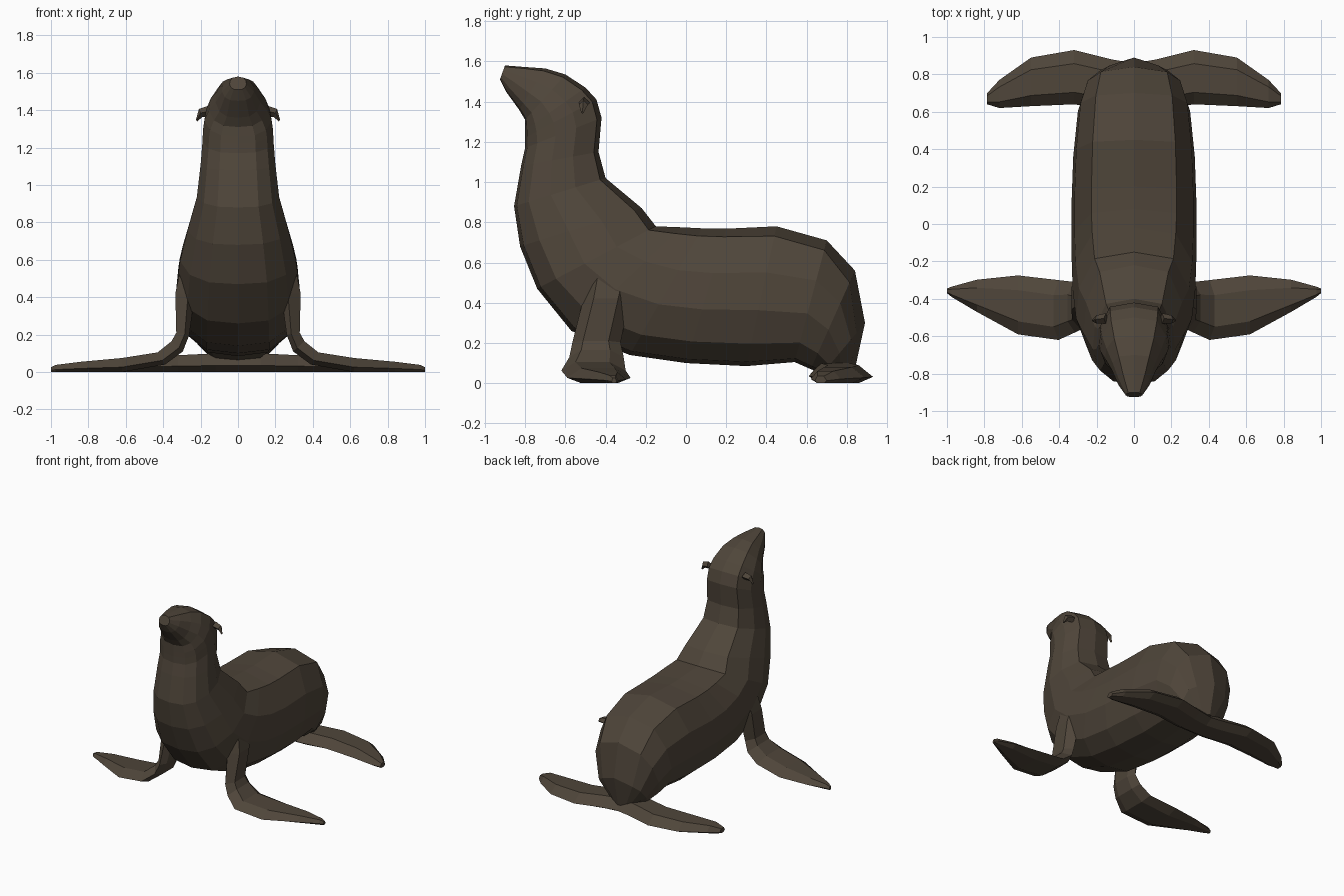
import bpy, bmesh

if "Cube" in bpy.data.objects:
    bpy.data.objects.remove(bpy.data.objects["Cube"])

fur = bpy.data.materials.new("dark brown fur")
fur.diffuse_color = (0.078, 0.060, 0.042, 1)
fur.use_nodes = True
fur.node_tree.nodes["Principled BSDF"].inputs["Base Color"].default_value = fur.diffuse_color


def loft(name, rings, cap_start=True, mirror=False):
    """Skin a list of equal-length closed rings, capping the ends."""
    bm = bmesh.new()
    rows = [[bm.verts.new(p) for p in ring] for ring in rings]
    n = len(rows[0])
    for a, b in zip(rows, rows[1:]):
        for i in range(n):
            j = (i + 1) % n
            bm.faces.new((a[i], a[j], b[j], b[i]))
    if cap_start:
        bm.faces.new(rows[0])
    bm.faces.new(rows[-1][::-1])
    bmesh.ops.recalc_face_normals(bm, faces=bm.faces)
    if not cap_start:
        # open root at the centre line: make sure the outer cap faces outward
        bm.faces.ensure_lookup_table()
        if bm.faces[-1].normal.x < 0:
            bmesh.ops.reverse_faces(bm, faces=bm.faces)
    mesh = bpy.data.meshes.new(name)
    bm.to_mesh(mesh)
    bm.free()
    mesh.materials.append(fur)
    ob = bpy.data.objects.new(name, mesh)
    bpy.context.collection.objects.link(ob)
    if mirror:
        ob.modifiers.new("mirror", "MIRROR").merge_threshold = 0.001
    return ob


# Body, neck and head: back point (y, z), belly point (y, z), half width, shoulder drop
body = [
    (-.90, 1.58, -.925, 1.51, .045, .10),
    (-.80, 1.572, -.895, 1.45, .085, .06),
    (-.70, 1.565, -.83, 1.36, .12, .06),
    (-.60, 1.535, -.80, 1.31, .155, .06),
    (-.50, 1.470, -.80, 1.26, .18, .06),
    (-.445, 1.41, -.80, 1.22, .187, .06),
    (-.42, 1.32, -.80, 1.17, .19, .06),
    (-.435, 1.15, -.82, 1.08, .20, .06),
    (-.40, 1.02, -.855, .88, .22, .06),
    (-.22, .87, -.825, .68, .27, .06),
    (-.15, .78, -.74, .47, .31, .06),
    (-.02, .775, -.57, .26, .328, .06),
    (.08, .77, -.28, .14, .335, .06),
    (.20, .768, 0.0, .10, .335, .06),
    (.45, .78, .30, .085, .325, .07),
    (.70, .71, .54, .105, .30, .08),
    (.84, .56, .62, .07, .26, .12),
    (.89, .30, .68, .05, .19, .20),
    (.84, .07, .72, .04, .07, .20),
]


def body_ring(ty, tz, by, bz, w, drop):
    half = [(0, 0), (.68, drop), (.95, .33), (1, .6), (.83, .84), (.5, .97), (0, 1)]
    loop = half + [(-u, v) for u, v in half[-2:0:-1]]
    return [(u * w, ty + (by - ty) * v, tz + (bz - tz) * v) for u, v in loop]


loft("body", [body_ring(*r) for r in body])


def blade_ring(xt, zt, xb, zb, yf, yb):
    """Six-sided flat section: outer/top line, inner/bottom line, front and back edge."""
    xm, zm = xt * .35 + xb * .65, zt * .35 + zb * .65
    f, b = yf + (yb - yf) * .22, yf + (yb - yf) * .75
    return [(xm, yf, zm), (xt, f, zt), (xt, b, zt),
            (xm, yb, zm), (xb, b, zb), (xb, f, zb)]


# Front flippers: straight arm, then a flat blade bent outward on the ground
front = [
    (.285, .66, .20, .66, -.47, -.22),
    (.335, .42, .23, .42, -.51, -.28),
    (.330, .21, .26, .20, -.565, -.325),
    (.355, .165, .295, .11, -.58, -.31),
    (.430, .105, .39, .04, -.62, -.30),
    (.620, .075, .62, 0, -.59, -.275),
    (.840, .055, .84, 0, -.47, -.298),
    (.975, .038, .975, 0, -.39, -.335),
    (1.0, .025, 1.0, 0, -.37, -.345),
]
loft("front_flippers", [blade_ring(*r) for r in front], mirror=True)

# Hind flippers: one splayed pair joined under the rump
hind = [
    (0, .10, .61, .86),
    (.12, .10, .61, .88),
    (.32, .09, .64, .93),
    (.55, .08, .63, .89),
    (.72, .06, .62, .77),
    (.785, .035, .64, .70),
]
loft("hind_flippers", [blade_ring(x, z, x, 0, f, b) for x, z, f, b in hind],
     cap_start=False, mirror=True)

# Ears: small cones drooping outward
ear = [(.15, -.505, 1.395, .028), (.20, -.51, 1.385, .022), (.222, -.515, 1.345, .006)]
loft("ears", [[(x, y - r, z), (x + r * .4, y, z + r), (x, y + r, z), (x - r * .4, y, z - r)]
              for x, y, z, r in ear], mirror=True)
